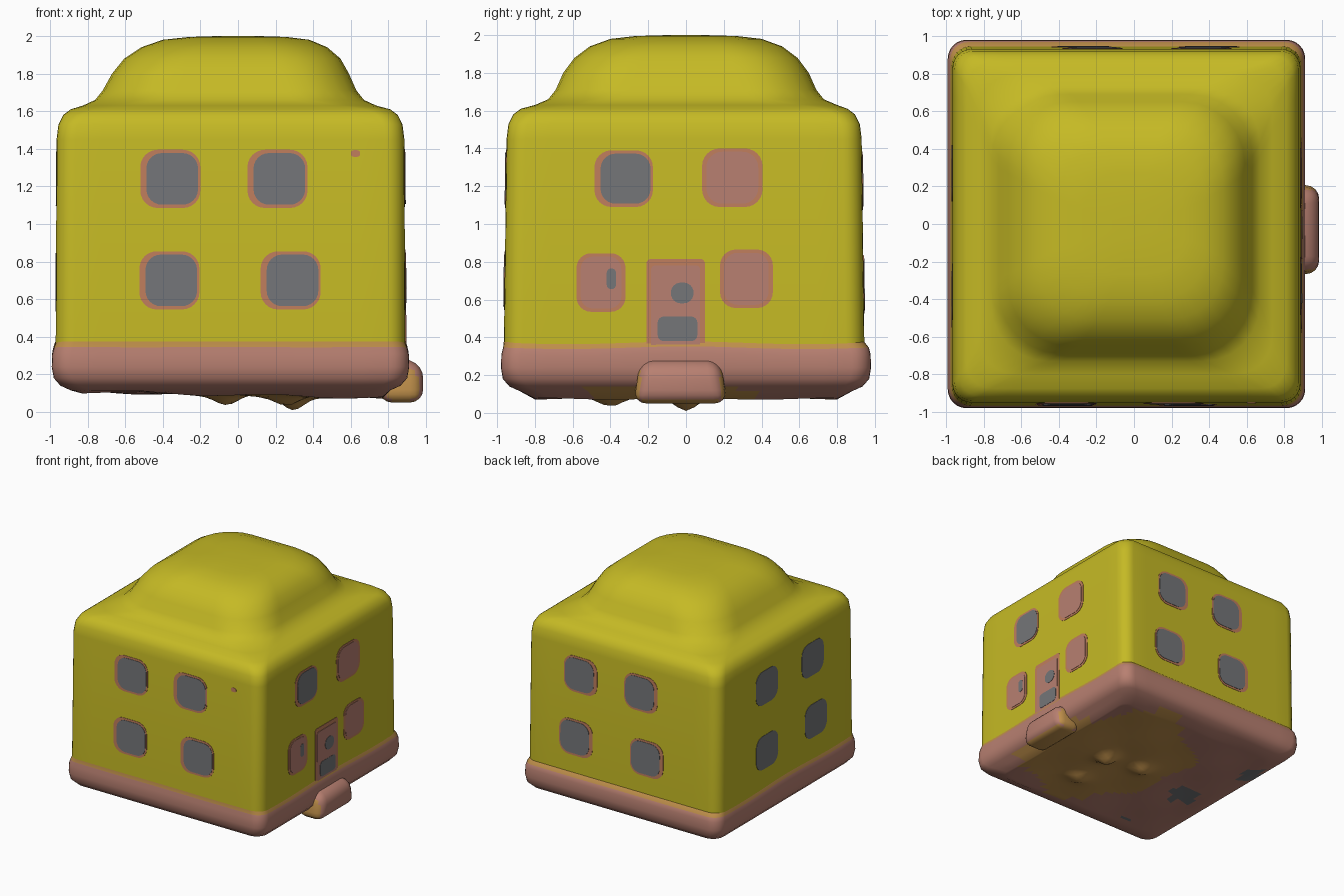
import bpy, bmesh
from math import sin, cos, pi, exp
from mathutils import Vector
from mathutils.bvhtree import BVHTree

cube = bpy.data.objects.get("Cube")
if cube:
    bpy.data.objects.remove(cube)


def material(name, rgb):
    m = bpy.data.materials.new(name)
    m.use_nodes = True
    m.diffuse_color = (*rgb, 1)
    m.node_tree.nodes["Principled BSDF"].inputs["Base Color"].default_value = (*rgb, 1)
    return m


yellow = material("mustard yellow", (0.56, 0.49, 0.018))
pink = material("dusty pink", (0.48, 0.215, 0.165))
orange = material("ochre orange", (0.53, 0.28, 0.07))
rust = material("terracotta", (0.53, 0.21, 0.11))
grey = material("slate grey", (0.175, 0.18, 0.19))


def finish(name, bm, mats, angle=0.9):
    mesh = bpy.data.meshes.new(name)
    bm.to_mesh(mesh)
    bm.free()
    for m in mats:
        mesh.materials.append(m)
    ob = bpy.data.objects.new(name, mesh)
    bpy.context.collection.objects.link(ob)
    bpy.ops.object.select_all(action="DESELECT")
    bpy.context.view_layer.objects.active = ob
    ob.select_set(True)
    bpy.ops.object.shade_smooth_by_angle(angle=angle)
    return ob


def rounded_rect(hx, hy, r, arc=6, side=12):
    """Outline of a rounded rectangle, anticlockwise, with divided sides."""
    pts = []
    for k, (sx, sy) in enumerate(((1, 1), (-1, 1), (-1, -1), (1, -1))):
        for i in range(arc + 1):
            a = (k + i / arc) * pi / 2
            pts.append(Vector((sx * (hx - r) + r * cos(a), sy * (hy - r) + r * sin(a))))
    out = []
    for i, p in enumerate(pts):
        out.append(p)
        if i % (arc + 1) == arc:
            q = pts[(i + 1) % len(pts)]
            out += [p.lerp(q, j / side) for j in range(1, side)]
    return out


def loft(rings, shape=None, cap_first=False, cap_last=False):
    """Skin through (z, half x, half y, radius, centre x, centre y) rings."""
    bm = bmesh.new()
    loops = []
    for z, hx, hy, r, cx, cy in rings:
        loop = []
        for p in rounded_rect(hx, hy, r):
            x, y = p.x + cx, p.y + cy
            loop.append(bm.verts.new((x, y, shape(x, y, z) if shape else z)))
        loops.append(loop)
    for a, b in zip(loops, loops[1:]):
        for i in range(len(a)):
            j = (i + 1) % len(a)
            bm.faces.new((a[i], a[j], b[j], b[i]))
    if cap_first:
        bm.faces.new(loops[0][::-1])
    if cap_last:
        bm.faces.new(loops[-1])
    bmesh.ops.recalc_face_normals(bm, faces=bm.faces)
    return bm


# House walls and domed roof as one soft skin
house_rings = [
    (0.30, 0.930, 0.955, 0.10, -0.04, -0.01),
    (1.45, 0.925, 0.940, 0.10, -0.04, -0.01),
    (1.53, 0.915, 0.930, 0.10, -0.04, -0.01),
    (1.58, 0.890, 0.905, 0.11, -0.04, -0.01),
    (1.61, 0.850, 0.865, 0.13, -0.04, -0.01),
    (1.63, 0.780, 0.800, 0.20, -0.045, 0.0),
    (1.66, 0.715, 0.730, 0.30, -0.045, 0.0),
    (1.71, 0.675, 0.690, 0.33, -0.045, 0.0),
    (1.80, 0.630, 0.650, 0.33, -0.04, 0.0),
    (1.88, 0.575, 0.590, 0.31, -0.03, 0.0),
    (1.94, 0.495, 0.510, 0.29, -0.02, 0.0),
    (1.98, 0.390, 0.400, 0.25, -0.01, 0.0),
    (1.995, 0.26, 0.27, 0.18, 0.0, 0.0),
    (2.00, 0.10, 0.10, 0.08, 0.0, 0.0),
]
house_bm = loft(house_rings, cap_first=True, cap_last=True)
wall_tree = BVHTree.FromBMesh(house_bm)
finish("house_walls_and_roof", house_bm, [yellow])


# Plinth with a lumpy underside
def underside(x, y, z):
    if z > 0.3:
        return z + 0.008 * sin(7 * x + 2) * cos(5 * y)
    if z > 0.1:
        return z
    z += -0.02 * x + 0.008 * sin(9 * x) * cos(8 * y)
    for bx, by, depth in ((0.29, 0.0, 0.078), (-0.06, 0.03, 0.05), (0.26, -0.4, 0.045)):
        z -= depth * exp(-((x - bx) ** 2 + (y - by) ** 2) / 0.007)
    return max(z, 0.0)


plinth_rings = [
    (0.375, 0.928, 0.955, 0.10, -0.04, -0.01),
    (0.345, 0.940, 0.968, 0.10, -0.04, 0.0),
    (0.31, 0.948, 0.977, 0.10, -0.04, 0.0),
    (0.24, 0.951, 0.980, 0.10, -0.04, 0.0),
    (0.18, 0.940, 0.970, 0.10, -0.04, 0.0),
    (0.14, 0.905, 0.935, 0.10, -0.04, 0.0),
    (0.115, 0.85, 0.88, 0.10, -0.04, 0.0),
]
steps = 24
for i in range(steps):
    s = 0.8 * (1 - i / steps)
    plinth_rings.append((0.09, s, s, 0.1 * s, -0.04 * s, 0))
plinth_bm = loft(plinth_rings, underside, cap_last=True)
for f in plinth_bm.faces:
    c = f.calc_center_median()
    wave = 0.25 * sin(7 * c.x + 3 * c.y) + 0.2 * sin(9 * c.y - 4 * c.x)
    if c.z > 0.342:
        f.material_index = 1
    elif c.z < 0.13:
        if ((c.x - 0.3) / 0.6) ** 2 + ((c.y - 0.05) / 0.75) ** 2 + wave < 0.95:
            f.material_index = 1
        elif c.x < -0.5 and wave > 0.32:
            f.material_index = 2
finish("plinth", plinth_bm, [pink, orange, grey])

# Doorstep bulging from the plinth
step_bm = bmesh.new()
bmesh.ops.create_cube(step_bm, size=1)
for v in step_bm.verts:
    top, outer = v.co.z > 0, v.co.x > 0
    v.co = Vector((0.985 if outer else 0.75,
                   -0.03 + v.co.y * (0.42 if top else 0.5),
                   (0.25 if outer else 0.33) if top else 0.05))
bmesh.ops.bevel(step_bm, geom=step_bm.edges[:], offset=0.07, segments=4,
                profile=0.5, affect="EDGES")
for f in step_bm.faces:
    c = f.calc_center_median()
    f.material_index = int(abs(f.normal.y) > 0.75 and c.z < 0.24 or f.normal.z < -0.8)
finish("doorstep", step_bm, [pink, orange])

# Wall directions: outward normal and the horizontal axis along the wall
WALLS = {"front": (Vector((0, -1, 0)), Vector((1, 0, 0))),
         "back": (Vector((0, 1, 0)), Vector((-1, 0, 0))),
         "left": (Vector((1, 0, 0)), Vector((0, 1, 0))),
         "right": (Vector((-1, 0, 0)), Vector((0, -1, 0)))}


def plate(name, wall, u, z, w, h, mat, lift=0.003, round_to=0.3):
    """Thin rounded panel lying on a wall; u is the world x or y."""
    out, along = WALLS[wall]
    u *= along.x + along.y
    bm = bmesh.new()
    verts = []
    for p in rounded_rect(w / 2, h / 2, min(w, h) * round_to, side=1):
        at = along * (u + p.x) + Vector((0, 0, z + p.y))
        hit = wall_tree.ray_cast(at + out * 2, -out)[0]
        verts.append(bm.verts.new(hit + out * lift))
    face = bm.faces.new(verts)
    rim = bmesh.ops.extrude_face_region(bm, geom=[face])["geom"]
    for v in rim:
        if isinstance(v, bmesh.types.BMVert):
            v.co -= out * (lift + 0.001)
    bmesh.ops.recalc_face_normals(bm, faces=bm.faces)
    finish(name, bm, [mat], 0.5)


def window(wall, row, u, z, w=0.32, h=0.31, pane=grey, shift=0.01):
    name = f"{wall}_{row}_window"
    plate(name + "_frame", wall, u, z, w, h, rust)
    plate(name + "_pane", wall, u + shift, z, w - 0.045, h - 0.035, pane, 0.006)


# Framed windows on front and back
for u, z, row in ((-0.36, 1.24, "upper"), (0.21, 1.24, "upper"),
                  (-0.365, 0.70, "lower"), (0.28, 0.70, "lower")):
    window("front", row, u, z)
for u, z, row in ((0.36, 1.23, "upper"), (-0.22, 1.23, "upper"),
                  (0.40, 0.68, "lower"), (-0.28, 0.68, "lower")):
    window("back", row, u, z)
plate("front_wall_spot", "front", 0.625, 1.375, 0.05, 0.035, rust, round_to=0.45)

# Plain panes on the right wall
for u, z, row in ((0.27, 1.24, "upper"), (-0.36, 1.24, "upper"),
                  (0.27, 0.68, "lower"), (-0.40, 0.70, "lower")):
    plate(f"right_{row}_pane", "right", u, z, 0.30, 0.29, grey)

# Door wall: one glazed window, three shuttered ones, and the door
window("left", "upper", -0.33, 1.24, 0.31, 0.30)
window("left", "upper_shuttered", 0.245, 1.245, 0.32, 0.31, pink, 0)
window("left", "lower_shuttered", -0.45, 0.69, 0.26, 0.31, pink, 0)
window("left", "lower_shuttered", 0.32, 0.71, 0.28, 0.31, pink, 0)
plate("shutter_spot", "left", -0.395, 0.71, 0.05, 0.11, grey, 0.008, 0.49)
plate("door_frame", "left", -0.055, 0.565, 0.31, 0.50, rust, 0.003, 0.08)
plate("door", "left", -0.055, 0.55, 0.26, 0.46, pink, 0.006, 0.08)
plate("door_window", "left", -0.02, 0.635, 0.12, 0.11, grey, 0.008, 0.48)
plate("door_panel", "left", -0.045, 0.445, 0.21, 0.13, grey, 0.008, 0.25)
